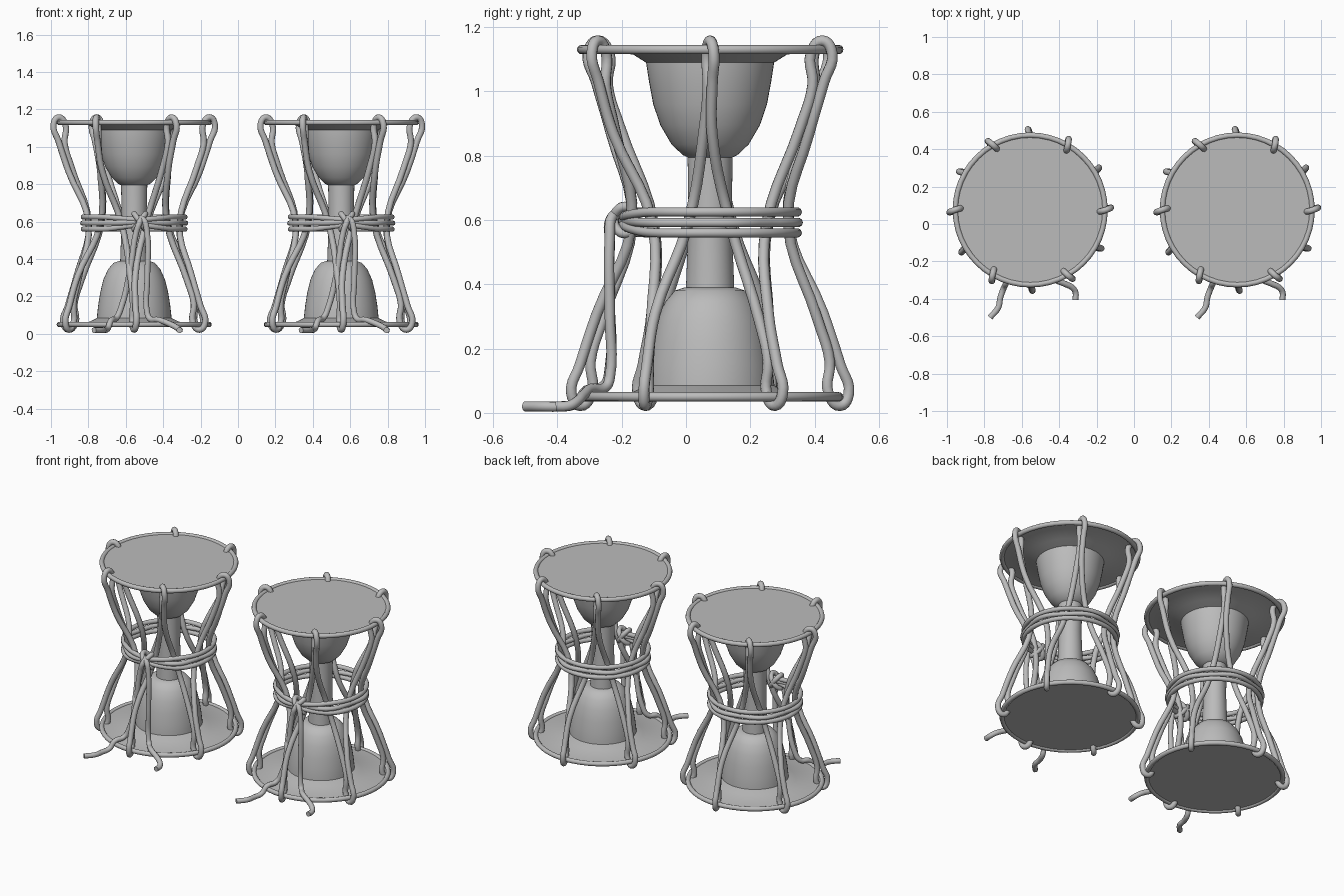
import bpy
import bmesh
import math
from mathutils import Vector

cube = bpy.data.objects.get("Cube")
if cube:
    bpy.data.objects.remove(cube, do_unlink=True)

grey = bpy.data.materials.new("plain grey")
grey.use_nodes = True
grey.diffuse_color = (0.5, 0.5, 0.5, 1)
grey.node_tree.nodes["Principled BSDF"].inputs["Base Color"].default_value = (0.5, 0.5, 0.5, 1)

CENTRES = [("right", Vector((-0.555, 0.075, 0))), ("left", Vector((0.552, 0.075, 0)))]
RING_R, RING_TUBE, ROPE_TUBE = 0.4, 0.0145, 0.017
TOP_Z, BOTTOM_Z, WAIST_Z = 1.13, 0.05, 0.595


def polar(r, degrees, z):
    a = math.radians(degrees)
    return Vector((r * math.cos(a), r * math.sin(a), z))


def place(name, mesh, angle=35):
    """Put the shared mesh on both drums."""
    mesh.materials.clear()
    mesh.materials.append(grey)
    for side, centre in CENTRES:
        obj = bpy.data.objects.new(f"{side}_{name}", mesh)
        bpy.context.collection.objects.link(obj)
        obj.location = centre
    bpy.ops.object.select_all(action='DESELECT')
    obj.select_set(True)
    bpy.context.view_layer.objects.active = obj
    bpy.ops.object.shade_smooth_by_angle(angle=math.radians(angle))


def tube(name, points, radius, cyclic=False, steps=5):
    """Sweep a round section along a smooth path."""
    curve = bpy.data.curves.new(name, 'CURVE')
    curve.dimensions = '3D'
    curve.bevel_depth = radius
    curve.bevel_resolution = 3
    curve.resolution_u = steps
    curve.use_fill_caps = True
    spline = curve.splines.new('BEZIER')
    spline.bezier_points.add(len(points) - 1)
    for bp, co in zip(spline.bezier_points, points):
        bp.co = co
        bp.handle_left_type = bp.handle_right_type = 'AUTO'
    spline.use_cyclic_u = cyclic
    temp = bpy.data.objects.new(name, curve)
    bpy.context.collection.objects.link(temp)
    bpy.context.view_layer.update()
    mesh = bpy.data.meshes.new_from_object(temp.evaluated_get(bpy.context.evaluated_depsgraph_get()))
    bpy.data.objects.remove(temp, do_unlink=True)
    place(name, mesh, 60)


def lathe(name, profile, sides=48):
    """Turn a profile of (radius, height) about the drum axis."""
    bm = bmesh.new()
    verts = [bm.verts.new((r, 0, z)) for r, z in profile]
    edges = [bm.edges.new(pair) for pair in zip(verts, verts[1:])]
    bmesh.ops.spin(bm, geom=verts + edges, axis=(0, 0, 1), cent=(0, 0, 0),
                   angle=math.tau, steps=sides, use_duplicate=False)
    bmesh.ops.remove_doubles(bm, verts=bm.verts, dist=1e-4)
    bmesh.ops.recalc_face_normals(bm, faces=bm.faces)
    mesh = bpy.data.meshes.new(name)
    bm.to_mesh(mesh)
    bm.free()
    place(name, mesh)


# Hourglass body: two cups joined by a neck
lathe("body", [
    (0, 0.055), (0.2, 0.055), (0.2, 0.085), (0.193, 0.15), (0.182, 0.22), (0.165, 0.29),
    (0.14, 0.345), (0.11, 0.38), (0.08, 0.39), (0.075, 0.39), (0.067, 0.6), (0.07, 0.795),
    (0.085, 0.802), (0.12, 0.835), (0.155, 0.895), (0.177, 0.96), (0.19, 1.03),
    (0.2, 1.095), (0.2, 1.125), (0, 1.125)])

# Skins, slightly conical towards the cups, and their hoops
lathe("upper_skin", [(0, 1.135), (0.4, 1.135), (0.4, 1.125), (0.24, 1.115), (0.2, 1.09), (0, 1.09)])
lathe("lower_skin", [(0, 0.045), (0.4, 0.045), (0.4, 0.055), (0.24, 0.065), (0.2, 0.085), (0, 0.085)])
for hoop, z in (("upper_hoop", TOP_Z), ("lower_hoop", BOTTOM_Z)):
    lathe(hoop, [(RING_R + RING_TUBE * math.cos(i * math.tau / 12),
                  z + RING_TUBE * math.sin(i * math.tau / 12)) for i in range(13)])

# One continuous lacing rope zigzags between the hoops, hooking over each
lap = RING_TUBE + ROPE_TUBE
down_stroke = [  # radius, angle, height
    (RING_R + 0.004, 0, TOP_Z + lap - 0.004), (RING_R + lap, 1.5, TOP_Z - 0.01),
    (0.405, 1, 1.03), (0.352, 1, 0.87), (0.252, 14, WAIST_Z), (0.335, 27, 0.29),
    (0.372, 29, 0.16), (RING_R - lap, 28.5, BOTTOM_Z + 0.01)]
lacing = []
for k in range(6):
    lacing += [polar(r, 60 * k + a, z) for r, a, z in down_stroke]
    # the upward stroke is the downward one turned upside down
    lacing += [polar(r, 60 * k + 30 + a, TOP_Z + BOTTOM_Z - z) for r, a, z in down_stroke]
tube("lacing_rope", lacing, ROPE_TUBE, True)

# Waist wraps, drawn together at the front knot
for name, z in (("upper_wrap", 0.625), ("middle_wrap", 0.592), ("lower_wrap", 0.56)):
    path = []
    for a in range(0, 360, 12):
        pinch = max(0, 1 - abs(a - 276) / 40)
        path.append(polar(0.271 + 0.008 * math.sin(math.radians(6 * a)) * (name == "middle_wrap"),
                          a, z + (0.6 - z) * 0.6 * pinch))
    tube(name, path, 0.0145, True, 3)

# Knot binding the wraps
for name, lean in (("knot_loop", 0.03), ("knot_cross_loop", -0.03)):
    tube(name, [Vector((0.03 + lean * math.sin(t * math.tau / 8),
                        -0.265 + 0.034 * math.cos(t * math.tau / 8),
                        0.6 + 0.042 * math.sin(t * math.tau / 8))) for t in range(8)],
         0.015, True)

# Loose rope ends trailing to the ground
tube("long_tail", [(0.04, -0.28, 0.625), (0.03, -0.31, 0.6), (0.01, -0.312, 0.54),
                   (-0.02, -0.312, 0.35), (-0.07, -0.312, 0.14), (-0.095, -0.33, 0.085),
                   (-0.125, -0.385, 0.07), (-0.14, -0.415, 0.03), (-0.16, -0.47, 0.02),
                   (-0.17, -0.52, 0.02), (-0.215, -0.575, 0.02)], ROPE_TUBE - 0.001)
tube("short_tail", [(0.02, -0.28, 0.62), (0.05, -0.305, 0.61), (0.068, -0.312, 0.55),
                    (0.07, -0.312, 0.3), (0.07, -0.312, 0.11), (0.085, -0.325, 0.08),
                    (0.13, -0.37, 0.075), (0.185, -0.395, 0.055), (0.225, -0.415, 0.035),
                    (0.242, -0.44, 0.022), (0.242, -0.48, 0.02)], ROPE_TUBE - 0.001)
